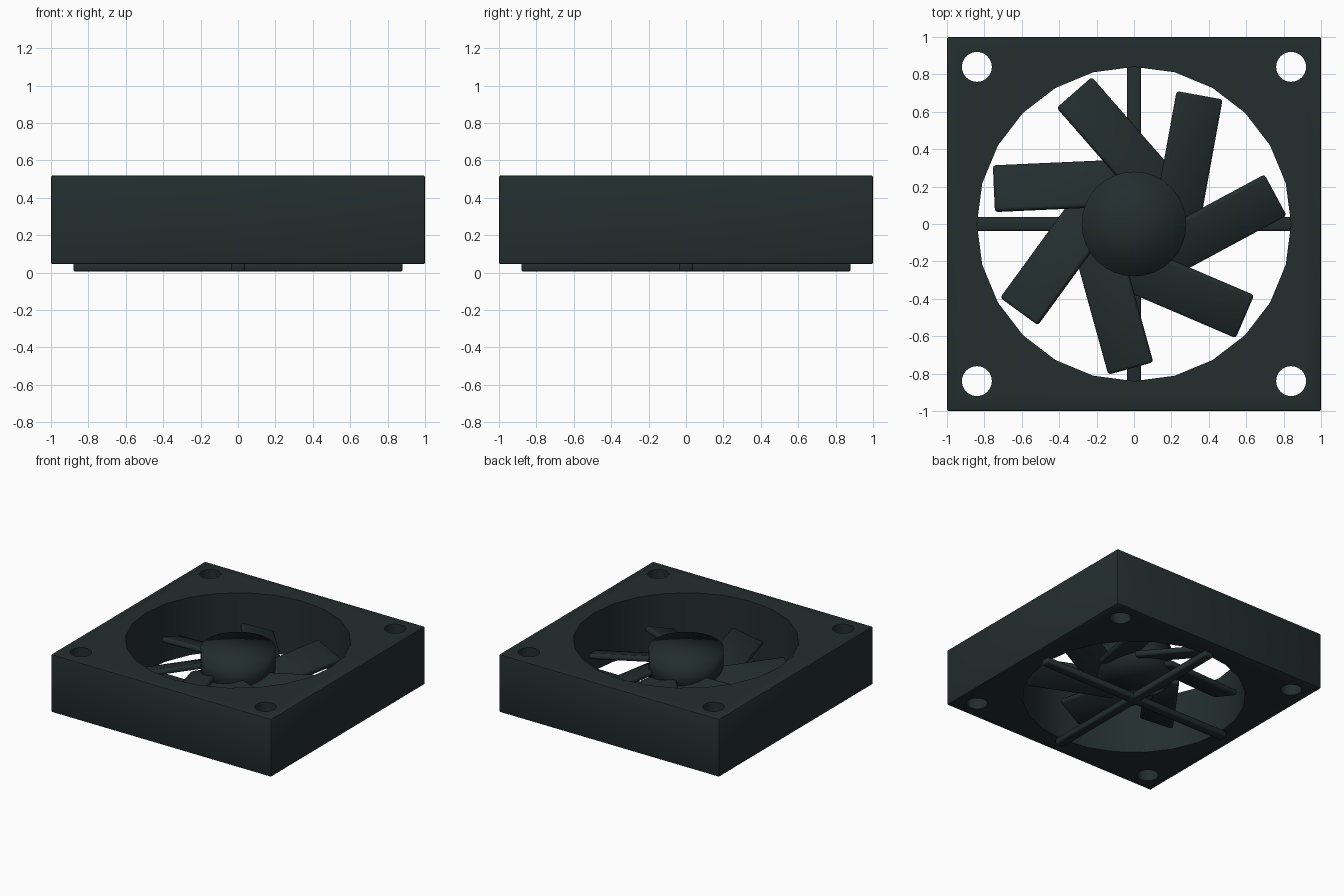
import bpy, math
from mathutils import Matrix, Vector

if "Cube" in bpy.data.objects:
    bpy.data.objects.remove(bpy.data.objects["Cube"])

plastic = bpy.data.materials.new("dark_plastic")
plastic.diffuse_color = (0.017, 0.027, 0.027, 1)
plastic.use_nodes = True
plastic.node_tree.nodes["Principled BSDF"].inputs["Base Color"].default_value = plastic.diffuse_color


def apply(ob, mod):
    bpy.ops.object.select_all(action='DESELECT')
    bpy.context.view_layer.objects.active = ob
    ob.select_set(True)
    bpy.ops.object.modifier_apply(modifier=mod.name)


def smooth(ob, angle=30):
    bpy.ops.object.select_all(action='DESELECT')
    bpy.context.view_layer.objects.active = ob
    ob.select_set(True)
    bpy.ops.object.shade_smooth_by_angle(angle=math.radians(angle))


def box(name, size, center, bevel, segments=2):
    bpy.ops.mesh.primitive_cube_add(size=1)
    ob = bpy.context.object
    ob.name = name
    ob.data.transform(Matrix.Translation(center) @ Matrix.Diagonal((*size, 1)))
    ob.data.materials.append(plastic)
    mod = ob.modifiers.new("rounded", 'BEVEL')
    mod.width, mod.segments = bevel, segments
    apply(ob, mod)
    return ob


def cylinder(name, radius, z0, z1, sides, x=0, y=0, fill='NGON'):
    bpy.ops.mesh.primitive_cylinder_add(vertices=sides, radius=radius, depth=z1 - z0,
                                        location=(x, y, (z0 + z1) / 2), end_fill_type=fill)
    ob = bpy.context.object
    ob.name = name
    ob.data.materials.append(plastic)
    return ob


# square frame with a 24-sided opening and four screw holes
frame = box("frame", (2, 2, 0.475), (0, 0, 0.2825), 0.01)
cutters = [cylinder("opening_cutter", 0.84, -0.5, 1, 24)]
for sx in (-1, 1):
    for sy in (-1, 1):
        cutters.append(cylinder("hole_cutter", 0.08, -0.5, 1, 32, 0.84 * sx, 0.84 * sy))
for cutter in cutters:
    mod = frame.modifiers.new("cut", 'BOOLEAN')
    mod.operation, mod.solver, mod.object = 'DIFFERENCE', 'EXACT', cutter
    apply(frame, mod)
    bpy.data.objects.remove(cutter)
smooth(frame)

# crossed support bars underneath
smooth(box("strut_x", (1.76, 0.076, 0.05), (0, 0, 0.03), 0.012), 50)
smooth(box("strut_y", (0.076, 1.76, 0.05), (0, 0, 0.03), 0.012), 50)

# hub, smooth over its rim
hub = cylinder("hub", 0.28, 0.2, 0.46, 32, fill='TRIFAN')
smooth(hub, 180)

# seven pitched blades, each set off to one side of the hub axis
for i in range(7):
    blade = box(f"blade_{i + 1}", (0.68, 0.26, 0.045), Vector((0, 0, 0)), 0.016)
    turn = Matrix.Rotation(math.radians(79.7 + i * 360 / 7), 4, 'Z')
    pitch = Matrix.Rotation(math.radians(19), 4, 'X')
    blade.data.transform(turn @ Matrix.Translation((0.4, -0.222, 0.262)) @ pitch)
    smooth(blade, 50)
